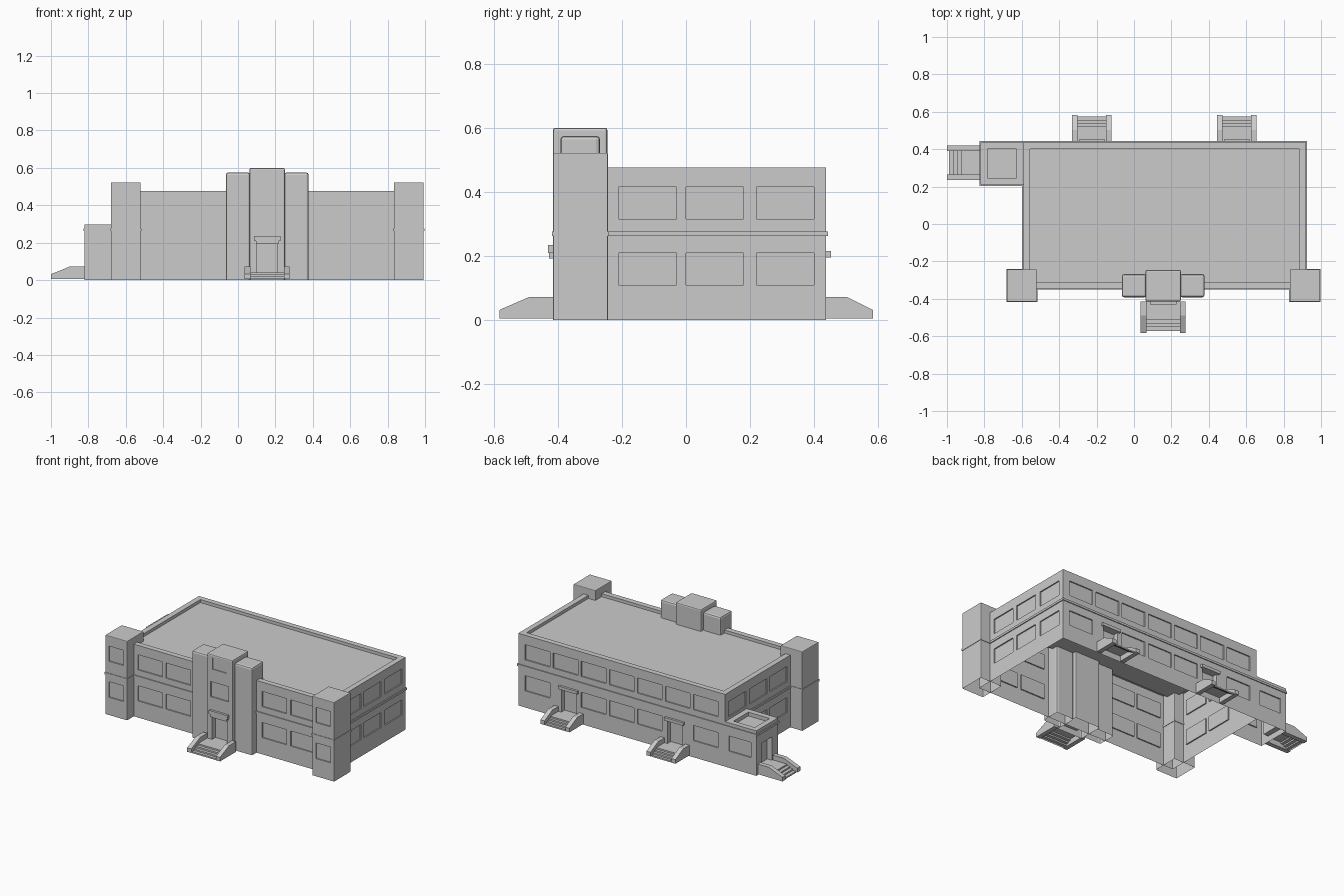
import bpy, bmesh, math
from mathutils import Vector, Matrix

if "Cube" in bpy.data.objects:
    bpy.data.objects.remove(bpy.data.objects["Cube"])

# One plain grey for the whole building
grey = bpy.data.materials.new("plain grey")
grey.use_nodes = True
GREY = (0.6, 0.6, 0.6, 1)
grey.diffuse_color = GREY
grey.node_tree.nodes["Principled BSDF"].inputs["Base Color"].default_value = GREY


def finish(bm, name):
    bmesh.ops.recalc_face_normals(bm, faces=bm.faces)
    mesh = bpy.data.meshes.new(name)
    bm.to_mesh(mesh)
    bm.free()
    mesh.materials.append(grey)
    obj = bpy.data.objects.new(name, mesh)
    bpy.context.collection.objects.link(obj)
    return obj


def box(name, x0, x1, y0, y1, z0, z1):
    bm = bmesh.new()
    size = Matrix.Diagonal((x1 - x0, y1 - y0, z1 - z0, 1))
    centre = Vector((x0 + x1, y0 + y1, z0 + z1)) / 2
    bmesh.ops.create_cube(bm, size=1, matrix=Matrix.Translation(centre) @ size)
    return finish(bm, name)


def wall(bm, place, ends, zs, openings):
    """Gridded wall; place(u, z, depth) gives a point, openings are set back."""
    us = sorted({*ends, *(u for o in openings for u in o[:2])})

    def depth(i, j):
        if 0 <= i < len(us) - 1 and 0 <= j < len(zs) - 1:
            u, z = (us[i] + us[i + 1]) / 2, (zs[j] + zs[j + 1]) / 2
            for a, b, c, d, back in openings:
                if a < u < b and c < z < d:
                    return back
        return 0

    def quad(*points):
        bm.faces.new([bm.verts.new(place(*p)) for p in points])

    for i in range(len(us) - 1):
        for j in range(len(zs) - 1):
            a, b, c, d = us[i], us[i + 1], zs[j], zs[j + 1]
            here, side, above = depth(i, j), depth(i + 1, j), depth(i, j + 1)
            quad((a, c, here), (b, c, here), (b, d, here), (a, d, here))
            if here != side:
                quad((b, c, here), (b, c, side), (b, d, side), (b, d, here))
            if here != above:
                quad((a, d, here), (b, d, here), (b, d, above), (a, d, above))


def shell(name, x0, x1, y0, y1, h, rim=0, sink=0, bevel=0, **sides):
    """Open-bottomed block with set-back openings and an optional parapet."""
    bm = bmesh.new()
    zs = sorted({0, h, *(z for s in sides.values() for o in s for z in o[2:4])})
    walls = {
        "front": (lambda u, z, d: (u, y0 + d, z), (x0, x1)),
        "back": (lambda u, z, d: (u, y1 - d, z), (x0, x1)),
        "low_x": (lambda u, z, d: (x0 + d, u, z), (y0, y1)),
        "high_x": (lambda u, z, d: (x1 - d, u, z), (y0, y1)),
    }
    for side, (place, ends) in walls.items():
        wall(bm, place, ends, zs, sides.get(side, []))
    bmesh.ops.remove_doubles(bm, verts=bm.verts, dist=0.0002)
    rim_edges = [e for e in bm.edges if all(abs(v.co.z - h) < 0.0001 for v in e.verts)]
    roof = bmesh.ops.edgenet_fill(bm, edges=rim_edges)["faces"]
    bmesh.ops.recalc_face_normals(bm, faces=bm.faces)
    if rim:
        bmesh.ops.inset_region(bm, faces=roof, thickness=rim, use_even_offset=True)
        deck = bmesh.ops.extrude_face_region(bm, geom=roof)["geom"]
        bmesh.ops.delete(bm, geom=roof, context="FACES")
        bmesh.ops.translate(bm, vec=(0, 0, -sink),
                            verts=[g for g in deck if isinstance(g, bmesh.types.BMVert)])
    # Soften only the outer corners
    weight = bm.edges.layers.float.new("bevel_weight_edge")
    planes = ((0, x0), (0, x1), (1, y0), (1, y1), (2, h))
    for e in bm.edges:
        on = sum(all(abs(v.co[k] - p) < 0.0001 for v in e.verts) for k, p in planes)
        e[weight] = float(on > 1)
    obj = finish(bm, name)
    if bevel:
        mod = obj.modifiers.new("soft_edges", "BEVEL")
        mod.width, mod.segments, mod.limit_method = bevel, 2, "WEIGHT"
        mod.use_clamp_overlap = False


def band(name, x0, x1, y0, y1, t=0.006, z0=0.262, z1=0.276):
    box(name + "_front", x0 - t, x1 + t, y0 - t, y0, z0, z1)
    box(name + "_back", x0 - t, x1 + t, y1, y1 + t, z0, z1)
    box(name + "_right", x0 - t, x0, y0, y1, z0, z1)
    box(name + "_left", x1, x1 + t, y0, y1, z0, z1)


LOW, HIGH = (0.11, 0.21), (0.315, 0.415)


def windows(centres, rows=(LOW, HIGH), width=0.18):
    return [(c - width / 2, c + width / 2, *r, 0.008) for c in centres for r in rows]


def door(c):
    return (c - 0.055, c + 0.055, 0.04, 0.195, 0.035)


# Main block: seven bays at the back, two of them taken by doors below
BACK_DOORS = (-0.225, 0.55)
bays = [0.165 + 0.205 * k for k in range(-3, 4)]
free = [b for b in bays if all(abs(b - d) > 0.1 for d in BACK_DOORS)]
side_bays = (-0.12, 0.09, 0.31)
shell("main_block", -0.592, 0.92, -0.345, 0.437, 0.477, rim=0.036, sink=0.02,
      front=windows((-0.4, -0.195, 0.507, 0.717)),
      back=windows(bays, (HIGH,)) + windows(free, (LOW,)) + [door(d) for d in BACK_DOORS],
      high_x=windows(side_bays),
      low_x=windows(side_bays, (HIGH,)) + windows(side_bays[:2], (LOW,)))
band("main_band", -0.592, 0.92, -0.345, 0.437)

# Side wing with its own door
shell("side_wing", -0.82, -0.592, 0.21, 0.437, 0.297, rim=0.036, sink=0.025,
      front=windows((-0.745,), (LOW,), 0.07), back=windows((-0.7,), (LOW,), 0.16),
      low_x=[door(0.328)])
band("wing_band", -0.82, -0.592, 0.21, 0.437)

# Corner towers
for name, x in (("right", -0.6), ("left", 0.913)):
    shell(name + "_corner_tower", x - 0.08, x + 0.08, -0.415, -0.243, 0.522, bevel=0.004,
          front=windows((x,), ((0.117, 0.22), (0.355, 0.455)), 0.106))
    band(name + "_tower_band", x - 0.08, x + 0.08, -0.415, -0.243, 0.003)

# Entrance tower and its flanking columns
ENTRY = 0.156
shell("entrance_tower", ENTRY - 0.094, ENTRY + 0.094, -0.415, -0.245, 0.6, bevel=0.008,
      front=windows((ENTRY,), ((0.32, 0.42),), 0.13) + [door(ENTRY)]
      + [(ENTRY - 0.05, ENTRY + 0.05, 0.505, 0.58, 0.005)])
for name, a, b in (("right", -0.065, ENTRY - 0.09), ("left", ENTRY + 0.09, 0.377)):
    shell(name + "_entrance_column", a, b, -0.392, -0.268, 0.575, bevel=0.012)


def extrude_x(name, profile, x0, x1, closed, transform):
    bm = bmesh.new()
    verts = [bm.verts.new((x0, *p)) for p in profile]
    if closed:
        geom = [bm.faces.new(verts)]
    else:
        geom = [bm.edges.new(pair) for pair in zip(verts, verts[1:])]
    if closed:
        new = bmesh.ops.extrude_face_region(bm, geom=geom, use_keep_orig=True)["geom"]
    else:
        new = bmesh.ops.extrude_edge_only(bm, edges=geom)["geom"]
    bmesh.ops.translate(bm, vec=(x1 - x0, 0, 0),
                        verts=[g for g in new if isinstance(g, bmesh.types.BMVert)])
    bm.transform(transform)
    finish(bm, name)


def stairs(name, x, y, turn, half, run):
    """Landing, four steps and two sloping cheek walls, leading away from a wall."""
    place = Matrix.Translation((x, y, 0)) @ Matrix.Rotation(math.radians(turn), 4, "Z")
    cheek = [(0, 0.005), (-run, 0.005), (-run, 0.032), (-run * 0.45, 0.072), (0, 0.072)]
    for side, s in (("right", -1), ("left", 1)):
        extrude_x(f"{name}_{side}_cheek", cheek, s * half, s * (half - 0.03), True, place)
    tread, rise = run * 0.12, 0.01
    steps = [(0, 4 * rise)]
    for k in range(4, 0, -1):
        edge = -run * 0.94 + (k - 1) * tread
        steps += [(edge, k * rise), (edge, (k - 1) * rise)]
    extrude_x(name + "_steps", steps, 0.03 - half, half - 0.03, False, place)


stairs("front_stairs", ENTRY, -0.415, 0, 0.12, 0.167)
stairs("wing_stairs", -0.82, 0.328, -90, 0.093, 0.18)
for k, d in enumerate(BACK_DOORS):
    stairs(f"back_stairs_{k + 1}", d, 0.437, 180, 0.106, 0.146)
    box(f"back_canopy_{k + 1}", d - 0.07, d + 0.07, 0.437, 0.452, 0.195, 0.215)

# Stepped canopy over the front door
box("front_canopy_lintel", ENTRY - 0.06, ENTRY + 0.06, -0.427, -0.415, 0.192, 0.21)
box("front_canopy_cap", ENTRY - 0.07, ENTRY + 0.07, -0.43, -0.415, 0.21, 0.235)
